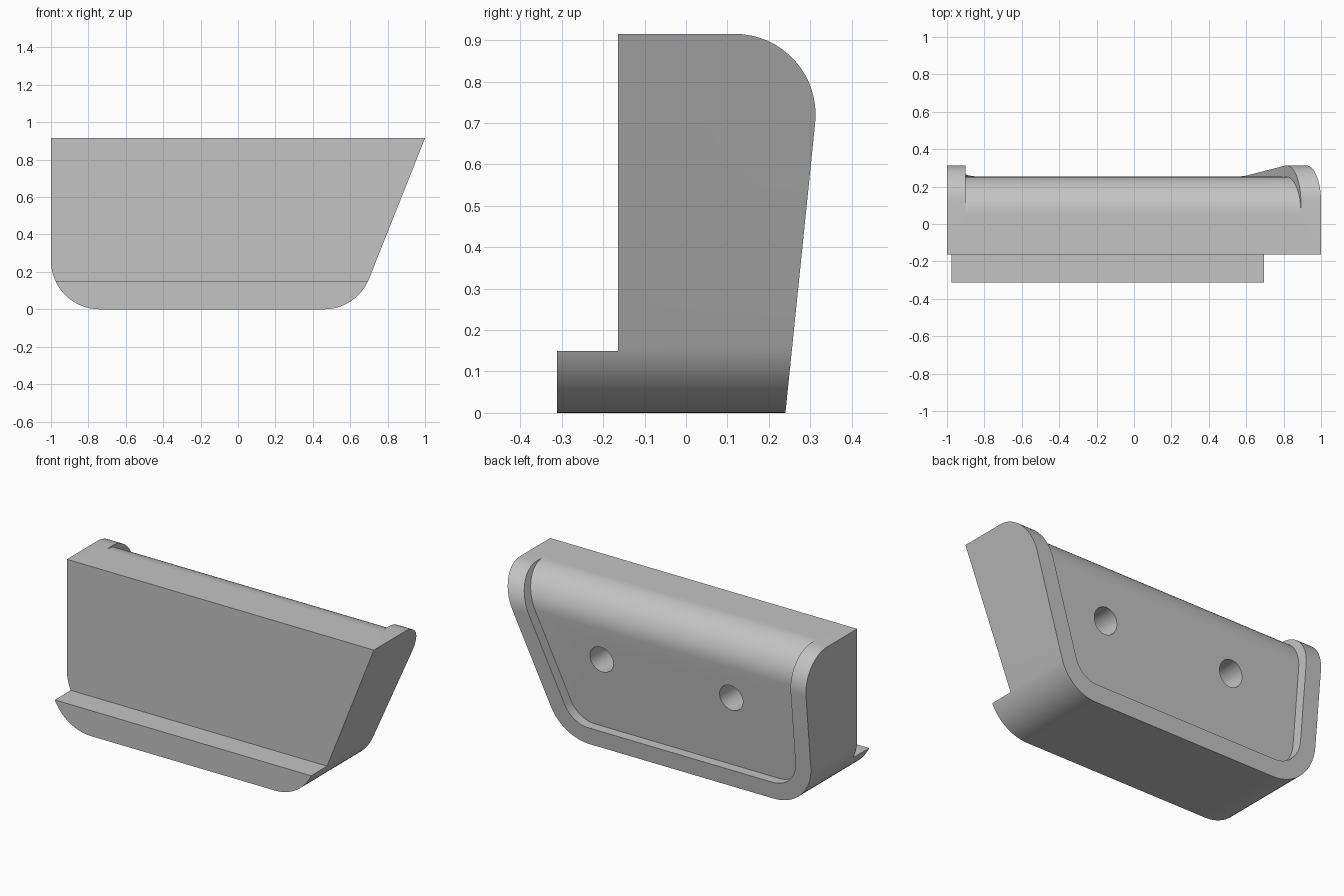
import bpy, bmesh, math
from mathutils import Vector

if "Cube" in bpy.data.objects:
    bpy.data.objects.remove(bpy.data.objects["Cube"])


def rounded(points, seg=16):
    """Polygon from (u, v, radius) corners, each corner filleted by its radius."""
    out = []
    n = len(points)
    for i, (u, v, r) in enumerate(points):
        p = Vector((u, v))
        if r == 0:
            out.append(p)
            continue
        a = (Vector(points[i - 1][:2]) - p).normalized()
        b = (Vector(points[(i + 1) % n][:2]) - p).normalized()
        half = a.angle(b) / 2
        centre = p + (a + b).normalized() * (r / math.sin(half))
        s = p + a * (r / math.tan(half)) - centre
        e = p + b * (r / math.tan(half)) - centre
        sweep = s.angle(e)
        for k in range(seg + 1):
            t = k / seg
            out.append(centre + (s * math.sin((1 - t) * sweep)
                                 + e * math.sin(t * sweep)) / math.sin(sweep))
    return out


def prism(name, outline, axis, lo, hi):
    """Extrude an outline along y (outline in xz) or along x (outline in yz)."""
    bm = bmesh.new()
    place = (lambda p, d: (p.x, d, p.y)) if axis == "y" else (lambda p, d: (d, p.x, p.y))
    rings = [[bm.verts.new(place(p, d)) for p in outline] for d in (lo, hi)]
    bm.faces.new(rings[0])
    bm.faces.new(rings[1])
    n = len(outline)
    for i in range(n):
        j = (i + 1) % n
        bm.faces.new((rings[0][i], rings[0][j], rings[1][j], rings[1][i]))
    bmesh.ops.recalc_face_normals(bm, faces=bm.faces)
    mesh = bpy.data.meshes.new(name)
    bm.to_mesh(mesh)
    bm.free()
    ob = bpy.data.objects.new(name, mesh)
    bpy.context.collection.objects.link(ob)
    return ob


def boolean(ob, tool, operation):
    """Apply a boolean and remove the tool."""
    bpy.context.view_layer.objects.active = ob
    mod = ob.modifiers.new("cut", "BOOLEAN")
    mod.operation, mod.object, mod.solver = operation, tool, "EXACT"
    bpy.ops.object.modifier_apply(modifier=mod.name)
    bpy.data.objects.remove(tool)


TOP, LEAN, SLANT = 0.915, 0.1026, 0.398   # height, back lean, right end slant
RIM, DEPTH = 0.10, 0.06                   # rim width, recess depth

# Body: front outline crossed with the side profile, including the front lip
body = prism("bracket_body", rounded([
    (-1, 0, 0.26), (1 - SLANT * TOP, 0, 0.26), (1, TOP, 0), (-1, TOP, 0)]),
    "y", -0.5, 0.5)
profile = prism("side_profile", rounded([
    (-0.312, -0.1, 0), (0.24 - 0.1 * LEAN, -0.1, 0), (0.24 + TOP * LEAN, TOP, 0.195),
    (-0.164, TOP, 0), (-0.164, 0.15, 0), (-0.312, 0.15, 0)]), "x", -1.2, 1.2)
# keep the two top planes from coinciding
for v in body.data.vertices:
    if v.co.z > TOP - 0.01:
        v.co.z += 0.1
        if v.co.x > 0:
            v.co.x += 0.1 * SLANT
boolean(body, profile, "INTERSECT")

# Recess in the back, open at the top, floor parallel to the back surface
edge = 1 - SLANT * TOP - RIM * math.hypot(1, SLANT)
recess = prism("recess_cutter", rounded([
    (-1 + RIM, RIM, 0.16), (edge + SLANT * RIM, RIM, 0.16),
    (edge + SLANT, 1, 0), (-1 + RIM, 1, 0)]), "y", -0.4, 0.5)
back = 0.24 - DEPTH
floor = prism("floor_cutter", rounded([
    (back - 0.1 * LEAN, -0.1, 0), (back + TOP * LEAN, TOP, 0.195),
    (0.055, TOP, 0), (0.055, 1.1, 0), (0.6, 1.1, 0), (0.6, -0.1, 0)]), "x", -1.2, 1.2)
boolean(recess, floor, "INTERSECT")
boolean(body, recess, "DIFFERENCE")

# Two blind screw holes in the recess floor
for x in (-0.458, 0.387):
    ring = [Vector((x + 0.076 * math.cos(a), 0.515 + 0.076 * math.sin(a)))
            for a in (k * math.tau / 40 for k in range(40))]
    boolean(body, prism("hole_cutter", ring, "y", -0.08, 0.4), "DIFFERENCE")

# Plain grey finish and smooth shading with sharp edges
grey = bpy.data.materials.new("plain_grey")
grey.diffuse_color = (0.55, 0.55, 0.55, 1)
grey.use_nodes = True
grey.node_tree.nodes["Principled BSDF"].inputs["Base Color"].default_value = grey.diffuse_color
body.data.materials.clear()
body.data.materials.append(grey)
for f in body.data.polygons:
    f.material_index = 0
bpy.ops.object.select_all(action="DESELECT")
body.select_set(True)
bpy.context.view_layer.objects.active = body
bpy.ops.object.shade_smooth_by_angle(angle=math.radians(30))
